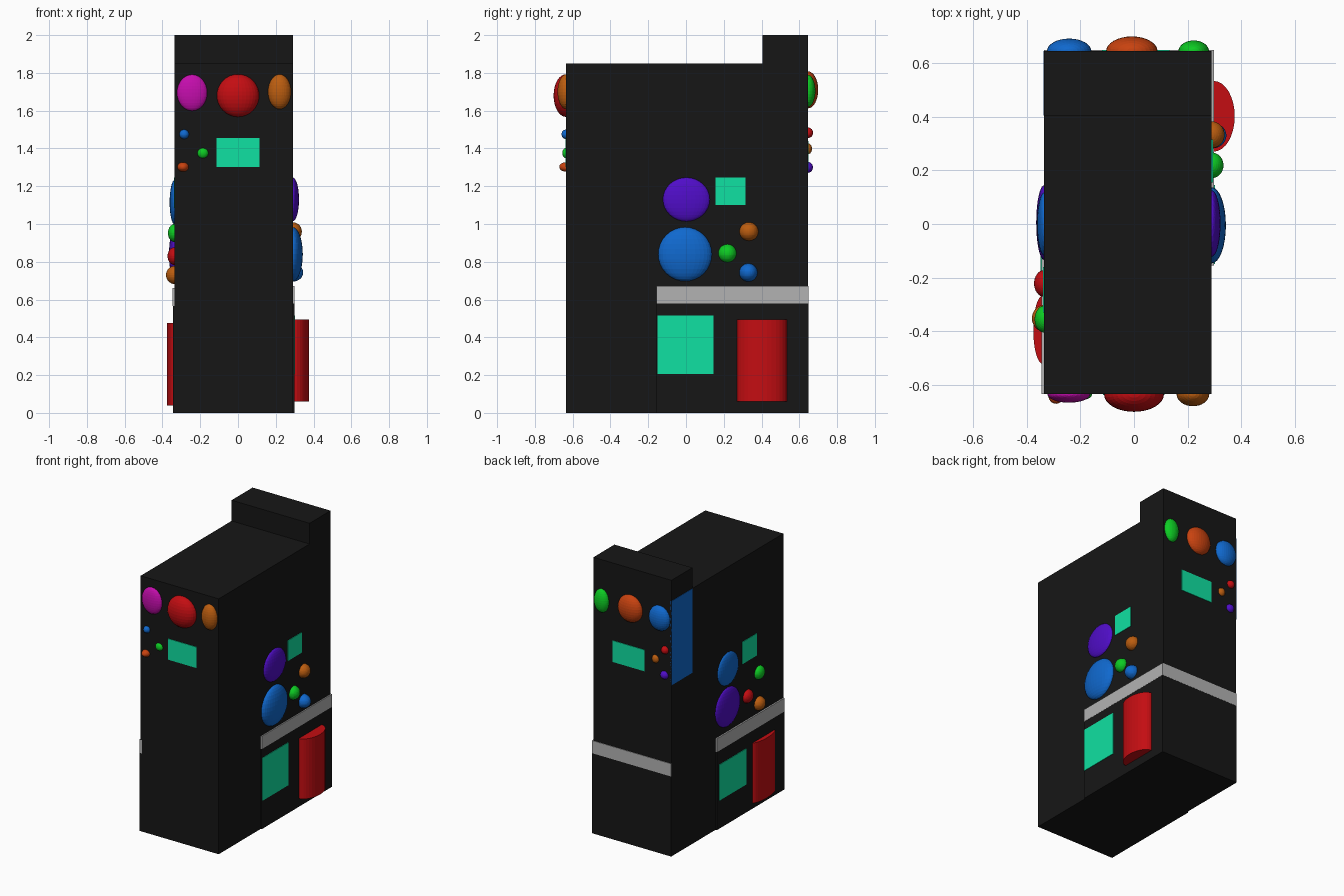
import bpy, bmesh
from math import pi

if "Cube" in bpy.data.objects:
    bpy.data.objects.remove(bpy.data.objects["Cube"])

COLOURS = {
    "black": (.008, .008, .008), "grey": (.45, .45, .45), "teal": (.005, .75, .36),
    "red": (.55, .004, .006), "blue": (.005, .14, .62), "orange": (.5, .11, .005),
    "green": (.004, .6, .017), "purple": (.08, .004, .58), "magenta": (.56, .004, .42),
    "vermilion": (.58, .055, .005),
}
MATS = {}
for key, rgb in COLOURS.items():
    MATS[key] = bpy.data.materials.new(key)
    MATS[key].diffuse_color = (*rgb, 1)

# cabinet faces
XL, XR, YF, YB = -.335, .29, -.635, .645


def finish(obj, name, colour):
    obj.name = name
    obj.data.materials.append(MATS[colour])
    return obj


def box(name, colour, x, y, z):
    """Box from (min, max) pairs."""
    bpy.ops.mesh.primitive_cube_add(size=1, location=[sum(p) / 2 for p in (x, y, z)])
    o = bpy.context.object
    o.scale = [p[1] - p[0] for p in (x, y, z)]
    return finish(o, name, colour)


def place(side, u, z):
    """Point on a cabinet side; u is the world coordinate along that side."""
    return {"front": (u, YF, z), "back": (u, YB, z),
            "right": (XR, u, z), "left": (XL, u, z)}[side]


def dome(name, side, colour, u, z, ru, rz, depth):
    """Half-sunk ellipsoid button."""
    bpy.ops.mesh.primitive_uv_sphere_add(segments=32, ring_count=16, radius=1,
                                         location=place(side, u, z))
    o = bpy.context.object
    o.scale = (ru, depth, rz) if side in ("front", "back") else (depth, ru, rz)
    return finish(o, f"{side}_{name}", colour)


def panel(name, side, colour, u, z, t=.004):
    """Thin rectangle lying on a side."""
    if side == "front":
        return box(f"front_{name}", colour, u, (YF - t, YF + .01), z)
    if side == "back":
        return box(f"back_{name}", colour, u, (YB - .01, YB + t), z)
    if side == "right":
        return box(f"right_{name}", colour, (XR - .01, XR + t), u, z)
    return box(f"left_{name}", colour, (XL - t, XL + .01), u, z)


def half_column(side, x, y, z, rx, ry):
    """Upright half-sunk elliptical column."""
    bpy.ops.mesh.primitive_cylinder_add(vertices=32, radius=1, depth=z[1] - z[0],
                                        location=(x, y, sum(z) / 2))
    o = bpy.context.object
    o.scale = (rx, ry, 1)
    finish(o, f"{side}_column", "red")


# cabinet: stepped side profile extruded across x
profile = [(YF, 0), (YB, 0), (YB, 2), (.405, 2), (.405, 1.85), (YF, 1.85)]
bm = bmesh.new()
face = bm.faces.new([bm.verts.new((XL, y, z)) for y, z in profile])
new = bmesh.ops.extrude_face_region(bm, geom=[face])["geom"]
bmesh.ops.translate(bm, vec=(XR - XL, 0, 0),
                    verts=[v for v in new if isinstance(v, bmesh.types.BMVert)])
bmesh.ops.recalc_face_normals(bm, faces=bm.faces)
mesh = bpy.data.meshes.new("cabinet")
bm.to_mesh(mesh)
bm.free()
cabinet = bpy.data.objects.new("cabinet", mesh)
bpy.context.collection.objects.link(cabinet)
finish(cabinet, "cabinet", "black")

# raised lower panels with pale trim above
panel("lower_panel", "right", "black", (-.155, YB + .003), (0, .58), .008)
panel("trim", "right", "grey", (-.155, YB + .003), (.58, .672), .009)
panel("lower_panel", "back", "black", (XL, XR + .008), (0, .58), .003)
panel("trim", "back", "grey", (XL, XR + .009), (.58, .672), .004)
panel("lower_panel", "left", "black", (YF, .14), (0, .565), .01)
panel("trim", "left", "grey", (YF, .14), (.565, .662), .011)
panel("tall_blue_panel", "left", "blue", (.405, YB), (1.24, 1.85), .002)

# teal screens
panel("screen", "front", "teal", (-.115, .113), (1.303, 1.455))
panel("screen", "back", "teal", (-.12, .133), (1.285, 1.44))
panel("upper_screen", "right", "teal", (.155, .315), (1.1, 1.247))
panel("upper_screen", "left", "teal", (-.33, -.16), (1.085, 1.245))
panel("lower_screen", "right", "teal", (-.15, .145), (.205, .515), .012)
panel("lower_screen", "left", "teal", (-.193, .113), (.205, .465), .014)

# red half columns
half_column("right", .297, .402, (.06, .495), .079, .132)
half_column("left", -.34, -.395, (.04, .475), .036, .128)

# buttons: name, side, colour, u, z, ru, rz, depth
for b in [
    ("large_button_a", "front", "magenta", -.243, 1.695, .08, .096, .032),
    ("large_button_b", "front", "red", 0, 1.68, .112, .113, .066),
    ("large_button_c", "front", "orange", .22, 1.7, .061, .092, .045),
    ("small_button_a", "front", "blue", -.285, 1.475, .025, .025, .024),
    ("small_button_b", "front", "green", -.186, 1.375, .029, .027, .02),
    ("small_button_c", "front", "vermilion", -.291, 1.302, .03, .025, .036),

    ("large_button_a", "back", "blue", -.242, 1.703, .083, .09, .047),
    ("large_button_b", "back", "vermilion", -.008, 1.71, .096, .098, .055),
    ("large_button_c", "back", "green", .223, 1.705, .057, .085, .04),
    ("small_button_a", "back", "red", -.285, 1.483, .028, .028, .028),
    ("small_button_b", "back", "orange", -.208, 1.398, .027, .029, .022),
    ("small_button_c", "back", "purple", -.28, 1.3, .03, .029, .027),

    ("large_button_a", "right", "purple", .002, 1.13, .124, .116, .033),
    ("large_button_b", "right", "blue", -.005, .84, .142, .143, .053),
    ("small_button_a", "right", "orange", .333, .96, .05, .049, .048),
    ("small_button_b", "right", "green", .219, .845, .048, .048, .044),
    ("small_button_c", "right", "blue", .33, .743, .048, .048, .055),

    ("large_button_a", "left", "blue", 0, 1.115, .118, .118, .027),
    ("large_button_b", "left", "purple", .005, .84, .14, .14, .03),
    ("small_button_a", "left", "green", -.355, .952, .05, .048, .036),
    ("small_button_b", "left", "red", -.222, .83, .05, .047, .038),
    ("small_button_c", "left", "orange", -.352, .73, .05, .048, .046),
]:
    dome(*b)

for m in bpy.data.materials:
    if m.users and not m.is_grease_pencil:
        m.use_nodes = True
        m.node_tree.nodes["Principled BSDF"].inputs["Base Color"].default_value = m.diffuse_color
